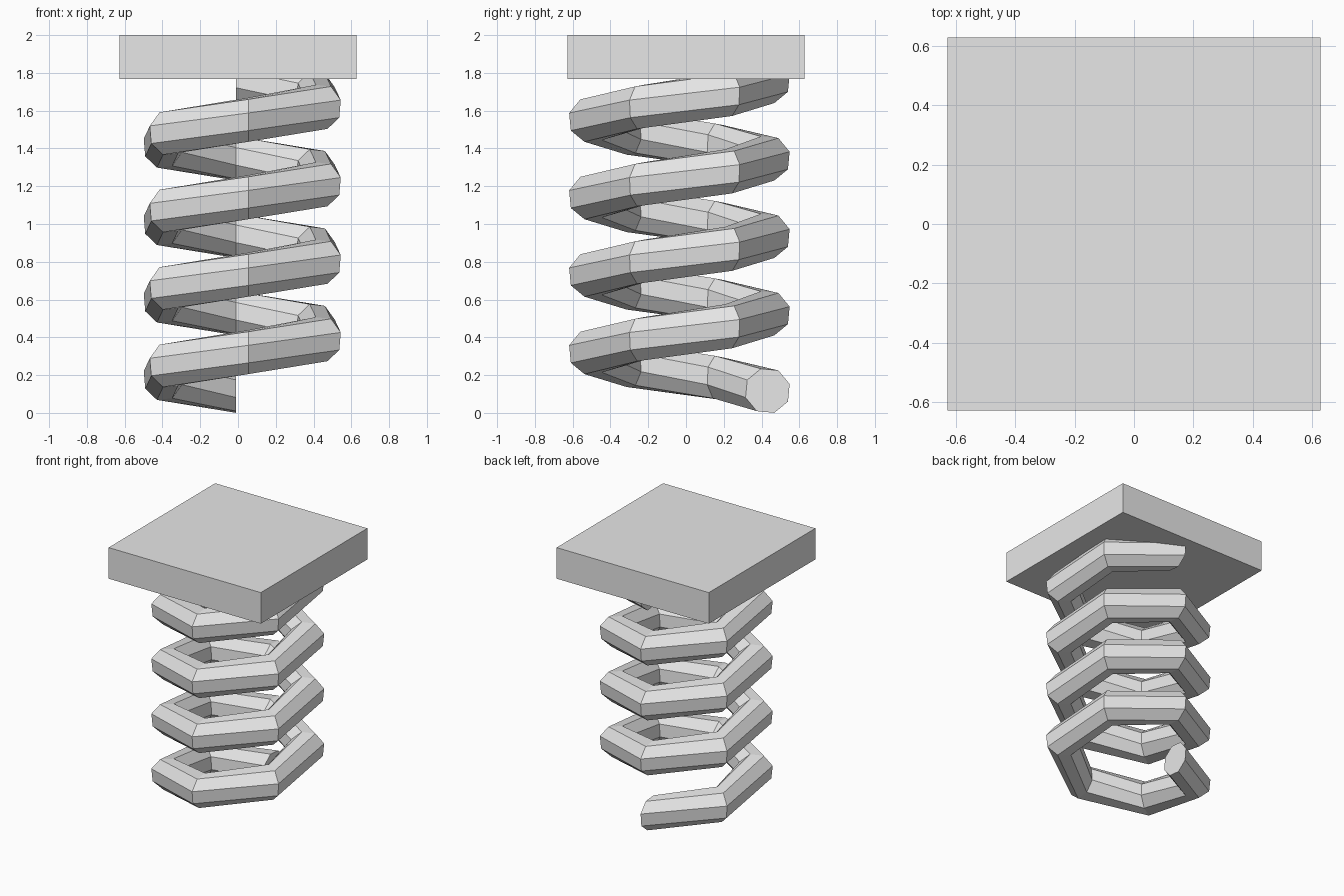
import bpy, bmesh, math
from mathutils import Vector, Matrix

cube = bpy.data.objects.get("Cube")
if cube:
    bpy.data.objects.remove(cube, do_unlink=True)

# single grey material
grey = bpy.data.materials.new("light_grey")
grey.use_nodes = True
COLOUR = (0.8, 0.8, 0.8, 1.0)
grey.diffuse_color = COLOUR
grey.node_tree.nodes["Principled BSDF"].inputs["Base Color"].default_value = COLOUR


def finish(name, bm):
    """Turn a bmesh into a flat-shaded object with the grey material."""
    bmesh.ops.recalc_face_normals(bm, faces=bm.faces)
    mesh = bpy.data.meshes.new(name)
    bm.to_mesh(mesh)
    bm.free()
    mesh.materials.append(grey)
    obj = bpy.data.objects.new(name, mesh)
    bpy.context.collection.objects.link(obj)
    return obj


# coil spring: an octagonal section swept in six steps per turn
TURNS, STEPS, SIDES = 4, 6, 8
PITCH, TUBE = 0.41, 0.122
AXIS = Vector((0.0225, -0.035, 0.117))
START = Vector((-0.032, 0.467, 0.0))

section = []
for i in range(SIDES):
    a = math.radians(17) + math.tau * i / SIDES
    section.append(START + Vector((0, TUBE * math.cos(a), TUBE * math.sin(a))))

bm = bmesh.new()
rings = []
for s in range(TURNS * STEPS + 1):
    turn = Matrix.Rotation(math.tau * s / STEPS, 3, 'Z')
    centre = AXIS + Vector((0, 0, PITCH * s / STEPS))
    rings.append([bm.verts.new(centre + turn @ p) for p in section])
for r0, r1 in zip(rings, rings[1:]):
    for i in range(SIDES):
        j = (i + 1) % SIDES
        bm.faces.new((r0[i], r0[j], r1[j], r1[i]))
bm.faces.new(rings[0])
bm.faces.new(rings[-1])
finish("coil_spring", bm)

# square top plate
PLATE, BOTTOM, TOP = 1.256, 1.768, 2.0
bm = bmesh.new()
bmesh.ops.create_cube(bm, size=1.0)
bmesh.ops.scale(bm, vec=(PLATE, PLATE, TOP - BOTTOM), verts=bm.verts)
bmesh.ops.translate(bm, vec=(0, 0, (TOP + BOTTOM) / 2), verts=bm.verts)
finish("top_plate", bm)
